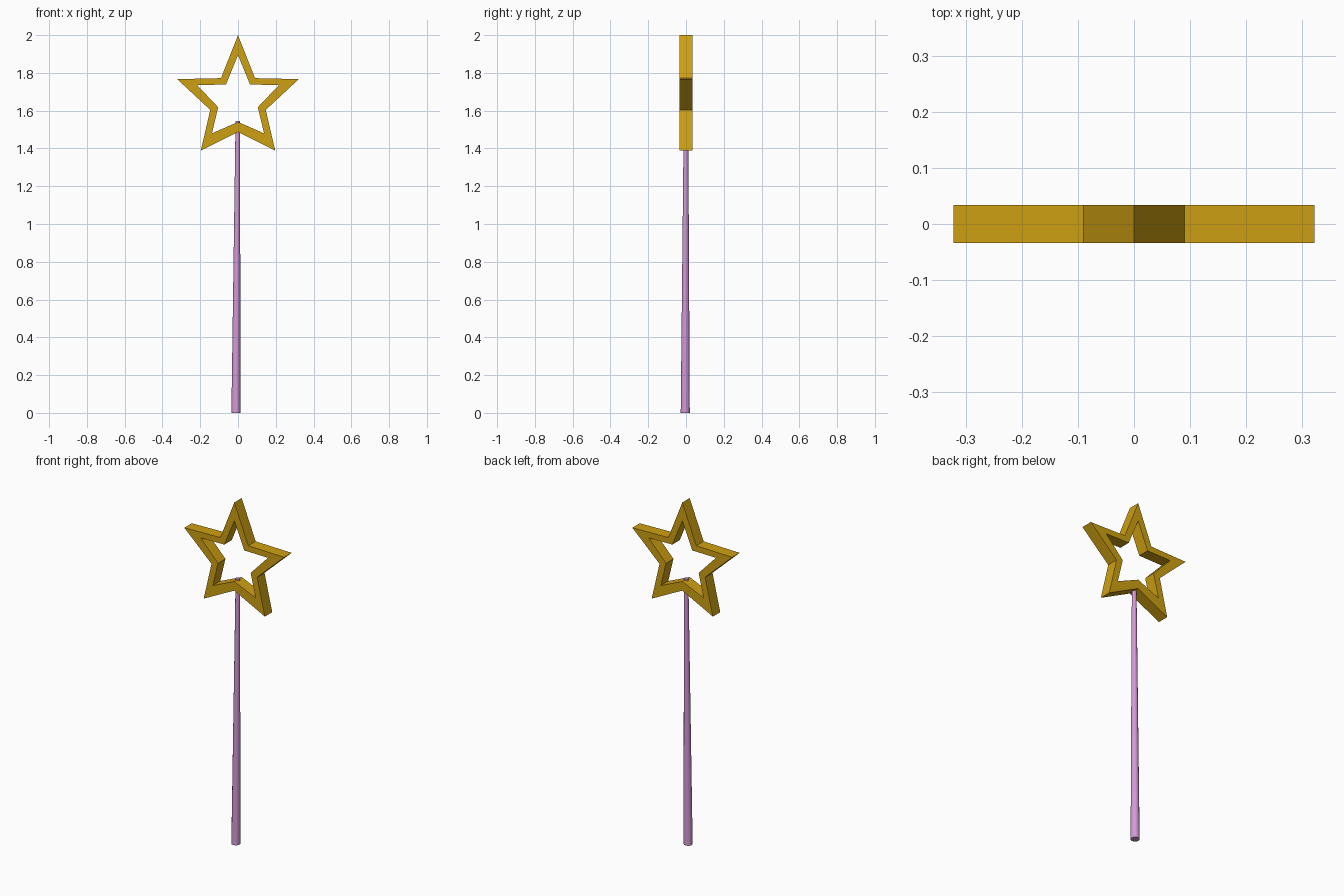
import bpy, bmesh, math
from mathutils import Vector

if "Cube" in bpy.data.objects:
    bpy.data.objects.remove(bpy.data.objects["Cube"])


def material(name, rgb):
    m = bpy.data.materials.new(name)
    m.diffuse_color = (*rgb, 1)
    m.use_nodes = True
    m.node_tree.nodes["Principled BSDF"].inputs["Base Color"].default_value = m.diffuse_color
    return m


gold = material("gold", (0.62, 0.35, 0.006))
pink = material("pale purple", (0.66, 0.32, 0.68))


def finish(bm, name, mat):
    bmesh.ops.recalc_face_normals(bm, faces=bm.faces)
    me = bpy.data.meshes.new(name)
    bm.to_mesh(me)
    bm.free()
    me.materials.append(mat)
    ob = bpy.data.objects.new(name, me)
    bpy.context.collection.objects.link(ob)
    return ob


def mirrored(half):
    """Close a right-hand half outline (top to bottom) across x = 0."""
    return half + [(-x, z) for x, z in reversed(half[1:-1])]


# open star frame: matching outer and inner outlines
outer = mirrored([(0, 2.0), (0.09, 1.772), (0.322, 1.767), (0.147, 1.604), (0.197, 1.388), (0, 1.487)])
inner = mirrored([(0, 1.894), (0.064, 1.738), (0.217, 1.736), (0.105, 1.618), (0.138, 1.48), (0, 1.54)])
bm = bmesh.new()
rings = [[bm.verts.new((x, y, z)) for x, z in loop]
         for loop, y in ((outer, -0.034), (outer, 0.034), (inner, 0.034), (inner, -0.034))]
n = len(outer)
for r in range(4):
    a, b = rings[r], rings[(r + 1) % 4]
    for i in range(n):
        j = (i + 1) % n
        bm.faces.new((a[i], a[j], b[j], b[i]))
finish(bm, "star_frame", gold)

# slightly leaning tapered handle
bm = bmesh.new()
sides = 12
ends = []
for centre, radius in ((Vector((-0.011, -0.004, 0)), 0.024), (Vector((-0.001, 0, 1.546)), 0.012)):
    ring = []
    for i in range(sides):
        t = 2 * math.pi * i / sides
        ring.append(bm.verts.new(centre + radius * Vector((math.cos(t), math.sin(t), 0))))
    ends.append(ring)
    bm.faces.new(ring)
for i in range(sides):
    j = (i + 1) % sides
    bm.faces.new((ends[0][i], ends[0][j], ends[1][j], ends[1][i]))
handle = finish(bm, "handle", pink)
bpy.context.view_layer.objects.active = handle
handle.select_set(True)
bpy.ops.object.shade_smooth_by_angle(angle=math.radians(40))
